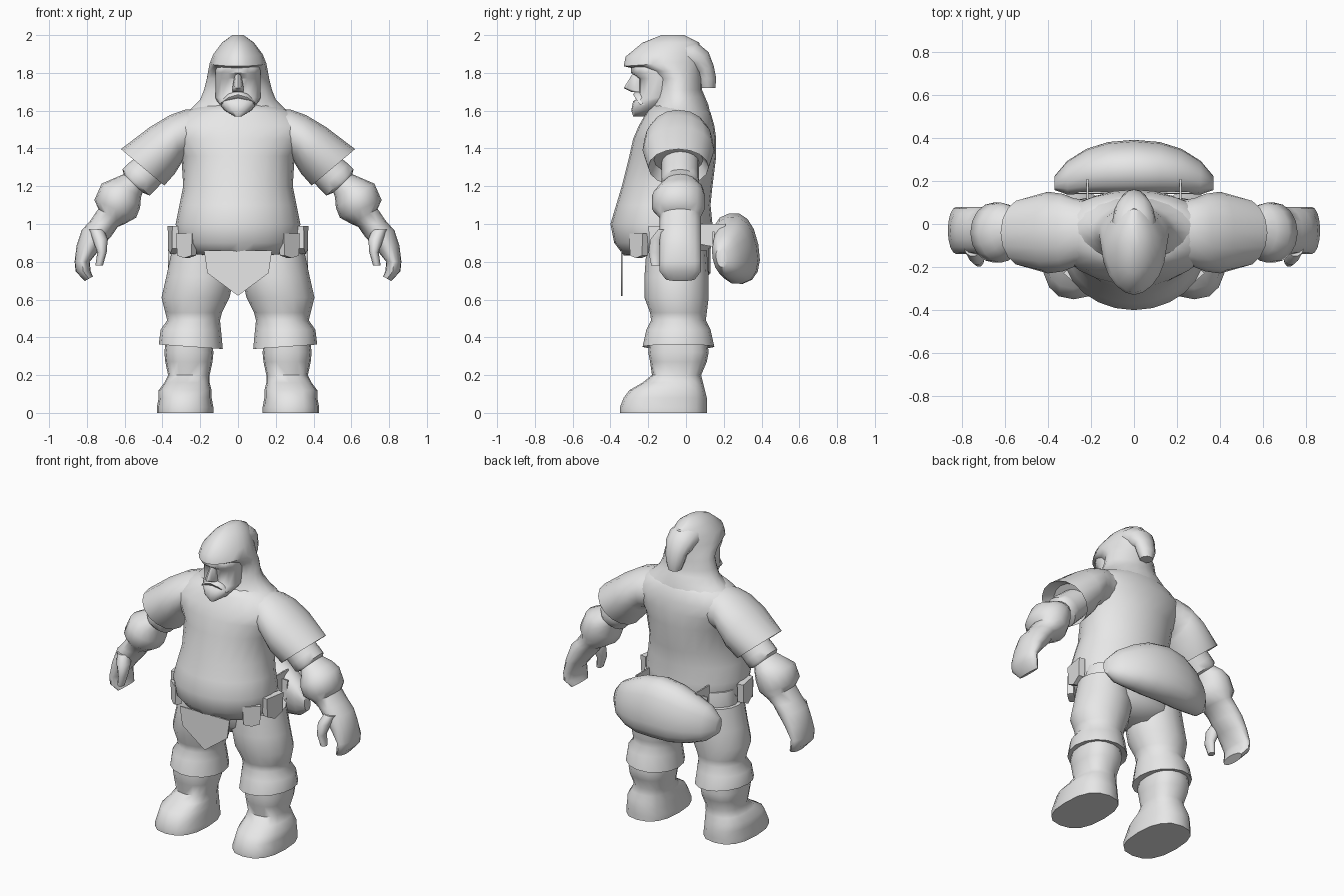
import bpy, bmesh, math
from mathutils import Matrix, Vector

if "Cube" in bpy.data.objects:
    bpy.data.objects.remove(bpy.data.objects["Cube"])

grey = bpy.data.materials.new("plain_grey")
grey.use_nodes = True
colour = (.8, .8, .8, 1)
grey.diffuse_color = colour
grey.node_tree.nodes["Principled BSDF"].inputs["Base Color"].default_value = colour


def finish(name, bm, mirror):
    bmesh.ops.recalc_face_normals(bm, faces=bm.faces)
    mesh = bpy.data.meshes.new(name)
    bm.to_mesh(mesh)
    bm.free()
    mesh.materials.append(grey)
    part = bpy.data.objects.new(name, mesh)
    bpy.context.collection.objects.link(part)
    if mirror:
        part.modifiers.new("mirror", "MIRROR")
    bpy.ops.object.select_all(action="DESELECT")
    part.select_set(True)
    bpy.context.view_layer.objects.active = part
    bpy.ops.object.shade_smooth_by_angle(angle=math.radians(50))


def loft(name, *rings, sides=16, mirror=False, box=1, open_start=False):
    """Skin a row of oval rings; each ring keeps the previous values it does not change."""
    bm = bmesh.new()
    state = dict(x=0, y=0, z=0, wide=0, deep=0, roll=0, pitch=0)
    loops = []
    for ring in rings:
        state.update(ring)
        turn = (Matrix.Rotation(math.radians(state["pitch"]), 3, "X")
                @ Matrix.Rotation(math.radians(state["roll"]), 3, "Y"))
        centre = Vector((state["x"], state["y"], state["z"]))
        loop = []
        for i in range(sides):
            angle = math.tau * i / sides
            c, s = (math.copysign(abs(t) ** box, t) for t in (math.cos(angle), math.sin(angle)))
            loop.append(bm.verts.new(centre + turn @ Vector((c * state["wide"], s * state["deep"], 0))))
        loops.append(loop)
    for a, b in zip(loops, loops[1:]):
        for i in range(sides):
            j = (i + 1) % sides
            bm.faces.new((a[i], a[j], b[j], b[i]))
    if not open_start:
        bm.faces.new(loops[0])
    bm.faces.new(loops[-1])
    finish(name, bm, mirror)


def flap(name, at, wide, tall, straight, turn=0, thick=.009, mirror=True):
    """Five-sided hanging cloth: straight sides, then a pointed lower edge."""
    bm = bmesh.new()
    side = -tall * straight
    outline = [(-wide, 0), (wide, 0), (wide * .9, side), (0, -tall), (-wide * .9, side)]
    face = bm.faces.new([bm.verts.new((x, 0, z)) for x, z in outline])
    extruded = bmesh.ops.extrude_face_region(bm, geom=[face])["geom"]
    moved = [v for v in extruded if isinstance(v, bmesh.types.BMVert)]
    bmesh.ops.translate(bm, verts=moved, vec=(0, thick, 0))
    place = Matrix.Translation(at) @ Matrix.Rotation(math.radians(turn), 4, "Z")
    bmesh.ops.transform(bm, matrix=place, verts=bm.verts)
    finish(name, bm, mirror)


# Shirt with a round belly and broad chest
loft("shirt",
     dict(z=.84, y=-.07, wide=.2, deep=.15, pitch=4),
     dict(z=.85, y=-.1, wide=.28, deep=.23),
     dict(z=.9, y=-.12, wide=.32, deep=.26, pitch=0),
     dict(z=1, y=-.13, wide=.33, deep=.27),
     dict(z=1.1, y=-.12, wide=.31, deep=.25),
     dict(z=1.2, y=-.1, wide=.29, deep=.24),
     dict(z=1.36, y=-.07, wide=.3, deep=.23),
     dict(z=1.45, y=-.06, wide=.36, deep=.22),
     dict(z=1.52, y=-.05, wide=.39, deep=.2),
     dict(z=1.59, y=-.04, wide=.29, deep=.17),
     dict(z=1.63, wide=.2, deep=.14), sides=24)

# Wide sleeves with a recessed opening
loft("sleeve",
     dict(x=.17, z=1.48, y=-.04, wide=.13, deep=.14, roll=78),
     dict(x=.28, z=1.475, wide=.13, deep=.16, roll=90),
     dict(x=.33, z=1.45, deep=.18, roll=104),
     dict(x=.4, z=1.39, wide=.14, deep=.19, roll=118),
     dict(x=.505, z=1.3, wide=.15, deep=.16, roll=140),
     dict(x=.45, z=1.34, wide=.11, deep=.13), mirror=True)

# Arm with a swollen forearm wrap, running into the cupped hand
loft("arm",
     dict(x=.4, z=1.35, y=-.03, wide=.09, deep=.1, roll=130),
     dict(x=.51, z=1.25, wide=.1, roll=136),
     dict(x=.54, z=1.22),
     dict(x=.555, z=1.215, wide=.07, deep=.09),
     dict(x=.59, z=1.19, wide=.09, deep=.12, roll=148),
     dict(x=.62, z=1.15, y=-.04, wide=.12, deep=.14),
     dict(x=.65, z=1.08, wide=.12, roll=157),
     dict(x=.67, z=1.04, y=-.03, wide=.08, deep=.11, roll=150),
     dict(x=.71, z=1, wide=.075, roll=168),
     dict(x=.75, z=.95, wide=.08),
     dict(x=.79, z=.88, wide=.065, roll=175),
     dict(x=.825, z=.8, wide=.04, roll=180),
     dict(x=.82, z=.75),
     dict(x=.79, z=.71, wide=.025, deep=.08, roll=210), mirror=True)
loft("thumb",
     dict(x=.75, z=.97, y=-.11, wide=.04, deep=.04),
     dict(x=.73, z=.92, y=-.14, deep=.05),
     dict(x=.72, z=.85, y=-.16, wide=.025, deep=.04),
     dict(x=.735, z=.78, wide=.02, deep=.025), sides=10, mirror=True)

# Trousers with gathered knees and flared cuffs
loft("trouser_seat",
     dict(z=.67, y=-.04, wide=.12, deep=.1),
     dict(z=.74, wide=.3, deep=.17),
     dict(z=.86, wide=.33),
     dict(z=.95, wide=.31, deep=.16), sides=20)
loft("trouser_leg",
     dict(x=.2, z=.86, y=-.05, wide=.15, deep=.16),
     dict(z=.72, wide=.18, deep=.17),
     dict(x=.225, z=.61),
     dict(x=.235, z=.53, y=-.04, wide=.15, deep=.15),
     dict(z=.49, wide=.14, deep=.145),
     dict(x=.25, z=.44, wide=.16, deep=.17),
     dict(z=.35, wide=.17, deep=.19, roll=-4),
     dict(z=.36, wide=.12, deep=.14), mirror=True)

# Boots with long rounded toes
loft("boot",
     dict(x=.26, z=.4, y=-.04, wide=.12, deep=.15),
     dict(z=.32, wide=.13, deep=.16),
     dict(z=.27, wide=.125, deep=.15),
     dict(z=.2, y=-.05, wide=.11, deep=.13),
     dict(x=.27, z=.16, y=-.07, wide=.12, deep=.16),
     dict(x=.28, z=.12, y=-.1, wide=.14, deep=.2),
     dict(z=.08, y=-.11, deep=.22),
     dict(z=.03, y=-.12, wide=.15, deep=.23),
     dict(z=0), mirror=True, box=.8)

# Hood with a pointed brim, and its hanging tail
loft("hood",
     dict(z=1.56, y=-.05, wide=.33, deep=.18, pitch=7),
     dict(z=1.61, y=-.04, wide=.25, deep=.16),
     dict(z=1.66, wide=.2, deep=.14),
     dict(z=1.71, wide=.18, deep=.125, pitch=0),
     dict(z=1.77, wide=.165),
     dict(z=1.81, y=-.07, wide=.158, deep=.15),
     dict(z=1.85, y=-.12, wide=.15, deep=.21, pitch=4),
     dict(z=1.9, wide=.13, deep=.2),
     dict(z=1.96, y=-.08, wide=.085, deep=.15, pitch=0),
     dict(z=2, y=-.07, wide=.03, deep=.06), sides=20, box=1.1)
loft("hood_tail",
     dict(z=1.9, y=-.05, wide=.1, deep=.08, pitch=80),
     dict(z=1.89, y=.02, wide=.1, pitch=62),
     dict(z=1.86, y=.07, wide=.09, deep=.07, pitch=45),
     dict(z=1.82, y=.1, wide=.07, deep=.05, pitch=20),
     dict(z=1.77, y=.11, wide=.06, pitch=0),
     dict(z=1.72, y=.115, wide=.04, deep=.04), sides=12)

# Face with beard, brow, nose and moustache
loft("face",
     dict(z=1.57, y=-.25, wide=.02, deep=.03),
     dict(z=1.6, y=-.22, wide=.07, deep=.07),
     dict(z=1.65, y=-.17, wide=.11, deep=.11),
     dict(z=1.67, y=-.15, wide=.12, deep=.1),
     dict(z=1.77),
     dict(z=1.8, y=-.16, deep=.13),
     dict(z=1.83),
     dict(z=1.87, y=-.14, wide=.09, deep=.08), box=.9)
loft("nose",
     dict(z=1.8, y=-.25, wide=.015, deep=.03),
     dict(z=1.72, y=-.27, wide=.03, deep=.06),
     dict(z=1.7, y=-.25, deep=.04), sides=8)
loft("moustache",
     dict(z=1.685, y=-.25, wide=.02, deep=.03, roll=90),
     dict(x=.05, z=1.67, y=-.24),
     dict(x=.09, z=1.64, y=-.22, wide=.01), sides=8, mirror=True, open_start=True)

# Bag slung across the back, leaning in at the top
loft("bag",
     dict(z=.87, y=.265, wide=.19, deep=.12, roll=90, pitch=11),
     dict(x=.12, z=.86, y=.26, wide=.18, deep=.115),
     dict(x=.22, z=.845, y=.245, wide=.15, deep=.1),
     dict(x=.31, z=.83, y=.215, wide=.11, deep=.075),
     dict(x=.37, z=.82, y=.19, wide=.05, deep=.03), mirror=True, box=.85, open_start=True)

# Hanging cloth and belt pouches
flap("front_flap", (0, -.345, .86), wide=.18, tall=.24, straight=.5, mirror=False)
flap("front_pouch", (.285, -.265, .95), wide=.055, tall=.13, straight=.9, turn=40, thick=.04)
flap("side_pouch", (.36, -.13, .99), wide=.07, tall=.15, straight=.8, turn=80, thick=.04)
flap("back_flap", (.16, .15, .96), wide=.1, tall=.14, straight=.9, turn=180)
flap("bag_strap", (.22, .14, 1), wide=.07, tall=.12, straight=.9, turn=90)
